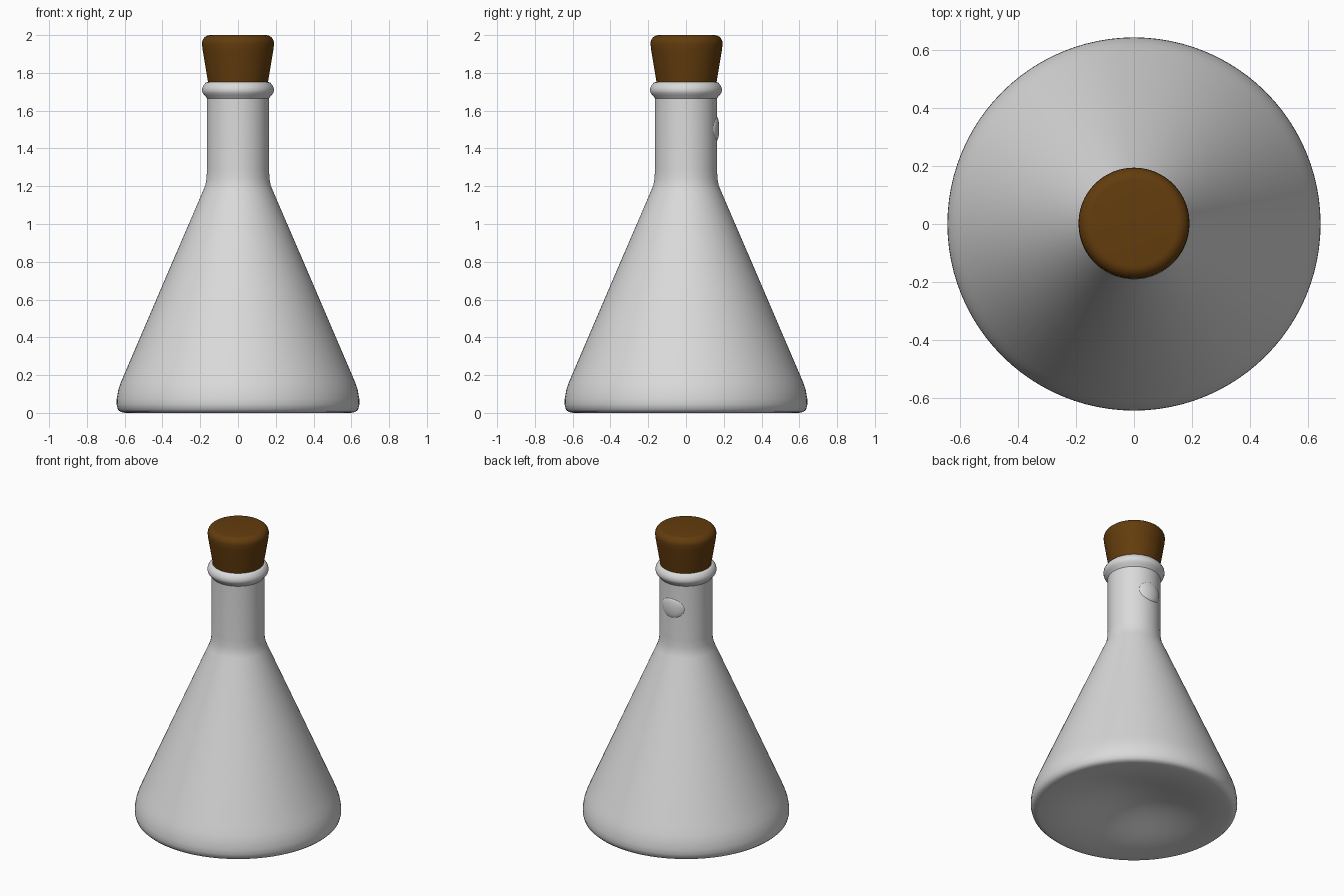
import bpy, bmesh, math

if "Cube" in bpy.data.objects:
    bpy.data.objects.remove(bpy.data.objects["Cube"])

def material(name, rgb):
    m = bpy.data.materials.new(name)
    m.diffuse_color = (*rgb, 1)
    m.use_nodes = True
    m.node_tree.nodes["Principled BSDF"].inputs["Base Color"].default_value = m.diffuse_color
    return m

glass = material("pale grey glass", (0.7, 0.7, 0.7))
cork_brown = material("cork brown", (0.125, 0.046, 0.004))

def finish(bm, name, mat, angle=45):
    bmesh.ops.recalc_face_normals(bm, faces=bm.faces)
    mesh = bpy.data.meshes.new(name)
    bm.to_mesh(mesh)
    bm.free()
    mesh.materials.append(mat)
    ob = bpy.data.objects.new(name, mesh)
    bpy.context.collection.objects.link(ob)
    bpy.ops.object.select_all(action='DESELECT')
    ob.select_set(True)
    bpy.context.view_layer.objects.active = ob
    bpy.ops.object.shade_smooth_by_angle(angle=math.radians(angle))
    return ob

def lathe(name, profile, mat, segments=96):
    """Spin an (r, z) profile around the z axis."""
    bm = bmesh.new()
    verts = [bm.verts.new((r, 0, z)) for r, z in profile]
    edges = [bm.edges.new(p) for p in zip(verts, verts[1:])]
    bmesh.ops.spin(bm, geom=verts + edges, cent=(0, 0, 0), axis=(0, 0, 1),
                   angle=math.tau, steps=segments, use_merge=False)
    bmesh.ops.remove_doubles(bm, verts=bm.verts, dist=1e-4)
    return finish(bm, name, mat)

# Conical flask body with a pushed-up underside and a straight neck
punt = [(0.59 * i / 14, 0.055 * (1 + math.cos(math.pi * i / 14))) for i in range(15)]
lathe("flask_body", punt + [
    (0.605, 0.001), (0.622, 0.005), (0.636, 0.018), (0.643, 0.045), (0.642, 0.075),
    (0.634, 0.12), (0.62, 0.162), (0.602, 0.205), (0.392, 0.695),
    (0.183, 1.18), (0.173, 1.205), (0.167, 1.24), (0.164, 1.29),
    (0.164, 1.72), (0, 1.72)], glass)

# Rounded lip ring at the mouth, tapering into the neck
lathe("lip_ring", [(0.155, 1.655), (0.164, 1.665), (0.175, 1.68), (0.186, 1.692),
                   (0.191, 1.707), (0.188, 1.724), (0.18, 1.738), (0.17, 1.749),
                   (0.16, 1.752), (0.14, 1.735)], glass)

# Tapered cork stopper with a rounded top edge
rim = [(0.149 + 0.042 * math.cos(a), 1.955 + 0.045 * math.sin(a))
       for a in (math.radians(15 * i) for i in range(7))]
cork = lathe("cork_stopper", [(0, 1.70), (0.151, 1.70), (0.157, 1.74), (0.187, 1.92)]
             + rim + [(0, 2.0)], cork_brown)
cork.location.y = 0.003

# Low oval button wrapped around the back of the neck
bm = bmesh.new()
bmesh.ops.create_uvsphere(bm, u_segments=32, v_segments=16, radius=1)
for v in bm.verts:
    r = 0.16 + 0.016 * v.co.y
    a = 0.54 * v.co.x - 0.03
    v.co = (r * math.sin(a), r * math.cos(a), 1.504 + 0.066 * v.co.z)
finish(bm, "neck_button", glass)
